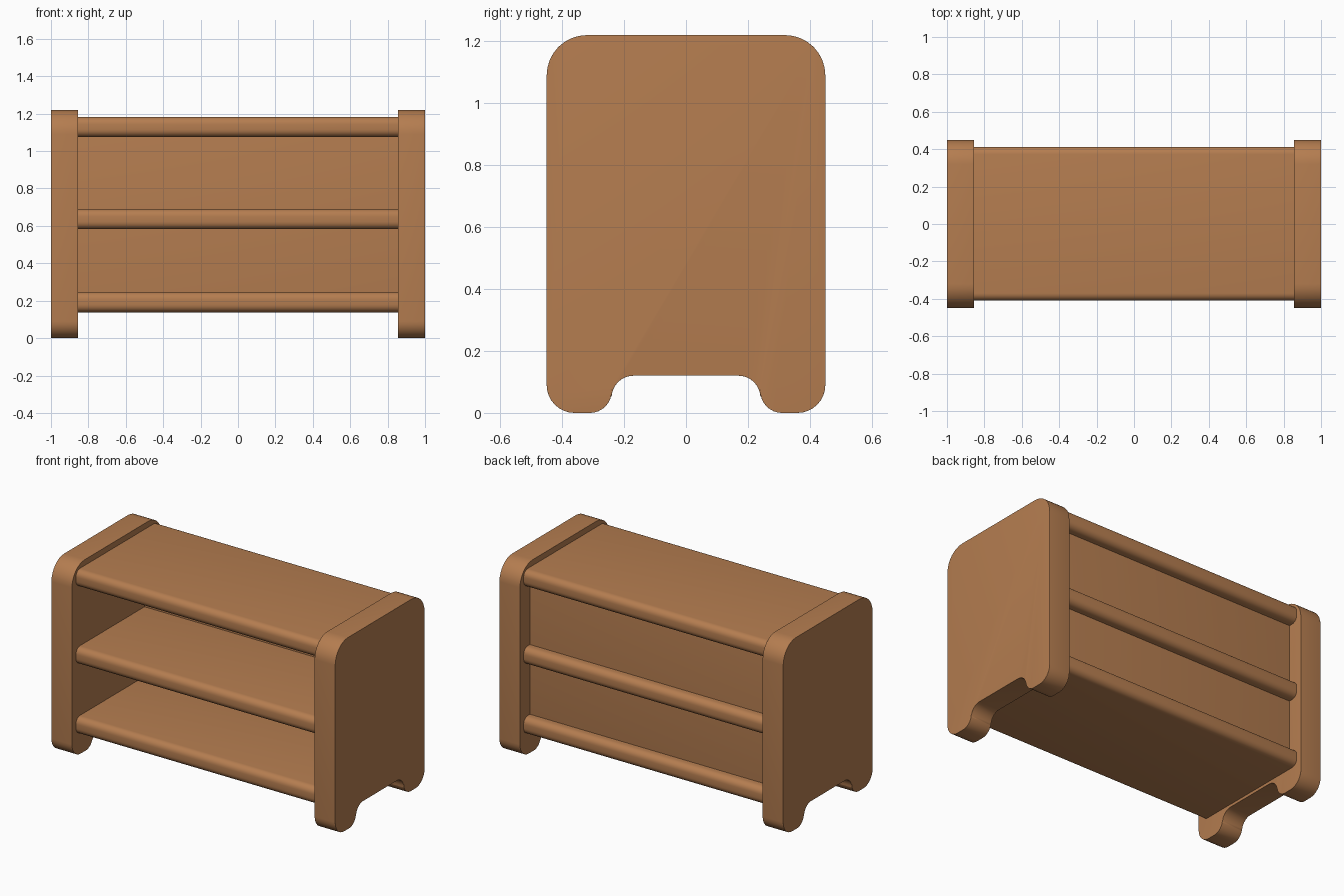
import bpy, bmesh, math
from mathutils import Vector

cube = bpy.data.objects.get("Cube")
if cube:
    bpy.data.objects.remove(cube, do_unlink=True)

COLOR = (0.46, 0.205, 0.08, 1)
wood = bpy.data.materials.new("warm_brown_wood")
wood.use_nodes = True
wood.diffuse_color = COLOR
bsdf = wood.node_tree.nodes["Principled BSDF"]
bsdf.inputs["Base Color"].default_value = COLOR
bsdf.inputs["Roughness"].default_value = 0.7


def finish(name, bm, bevel):
    """Turn a bmesh into a smooth wooden part with rounded edges."""
    bmesh.ops.recalc_face_normals(bm, faces=bm.faces)
    mesh = bpy.data.meshes.new(name)
    bm.to_mesh(mesh)
    bm.free()
    mesh.materials.append(wood)
    obj = bpy.data.objects.new(name, mesh)
    bpy.context.collection.objects.link(obj)
    mod = obj.modifiers.new("rounded_edges", "BEVEL")
    mod.width = bevel
    mod.segments = 6
    mod.limit_method = "ANGLE"
    mod.angle_limit = math.radians(40)
    bpy.ops.object.select_all(action="DESELECT")
    obj.select_set(True)
    bpy.context.view_layer.objects.active = obj
    bpy.ops.object.modifier_apply(modifier=mod.name)
    bpy.ops.object.shade_smooth_by_angle(angle=math.radians(40))
    return obj


def rounded_outline(corners, steps=8):
    """Round each right-angled corner (y, z, radius) into an arc."""
    points = []
    for i, (y, z, r) in enumerate(corners):
        p = Vector((y, z))
        before = Vector(corners[i - 1][:2])
        after = Vector(corners[(i + 1) % len(corners)][:2])
        a, b = (before - p).normalized(), (after - p).normalized()
        centre = p + (a + b) * r
        for k in range(steps + 1):
            t = math.pi / 2 * k / steps
            points.append(centre - b * r * math.cos(t) - a * r * math.sin(t))
    return points


def box(name, x, y, z, bevel):
    """Box from (min, max) ranges."""
    bm = bmesh.new()
    bmesh.ops.create_cube(bm, size=1)
    for v in bm.verts:
        v.co = [lo + (c + 0.5) * (hi - lo) for c, (lo, hi) in zip(v.co, (x, y, z))]
    return finish(name, bm, bevel)


# Side panels with two feet each
half = [(0.24, 0.12, 0.07), (0.24, 0, 0.07), (0.45, 0, 0.09), (0.45, 1.22, 0.13)]
outline = rounded_outline(half + [(-y, z, r) for y, z, r in reversed(half)])
for name, x in (("left_side_panel", 0.855), ("right_side_panel", -1.0)):
    bm = bmesh.new()
    face = bm.faces.new([bm.verts.new((x, p.x, p.y)) for p in outline])
    ext = bmesh.ops.extrude_face_region(bm, geom=[face])
    moved = [g for g in ext["geom"] if isinstance(g, bmesh.types.BMVert)]
    bmesh.ops.translate(bm, verts=moved, vec=(0.145, 0, 0))
    finish(name, bm, 0.045)

# Shelves running between the sides
for name, z in (("bottom_shelf", 0.138), ("middle_shelf", 0.582), ("top_board", 1.075)):
    box(name, (-0.93, 0.93), (-0.41, 0.413), (z, z + 0.108), 0.04)

# Recessed back panel
box("back_panel", (-0.92, 0.92), (0.28, 0.35), (0.19, 1.13), 0.01)
